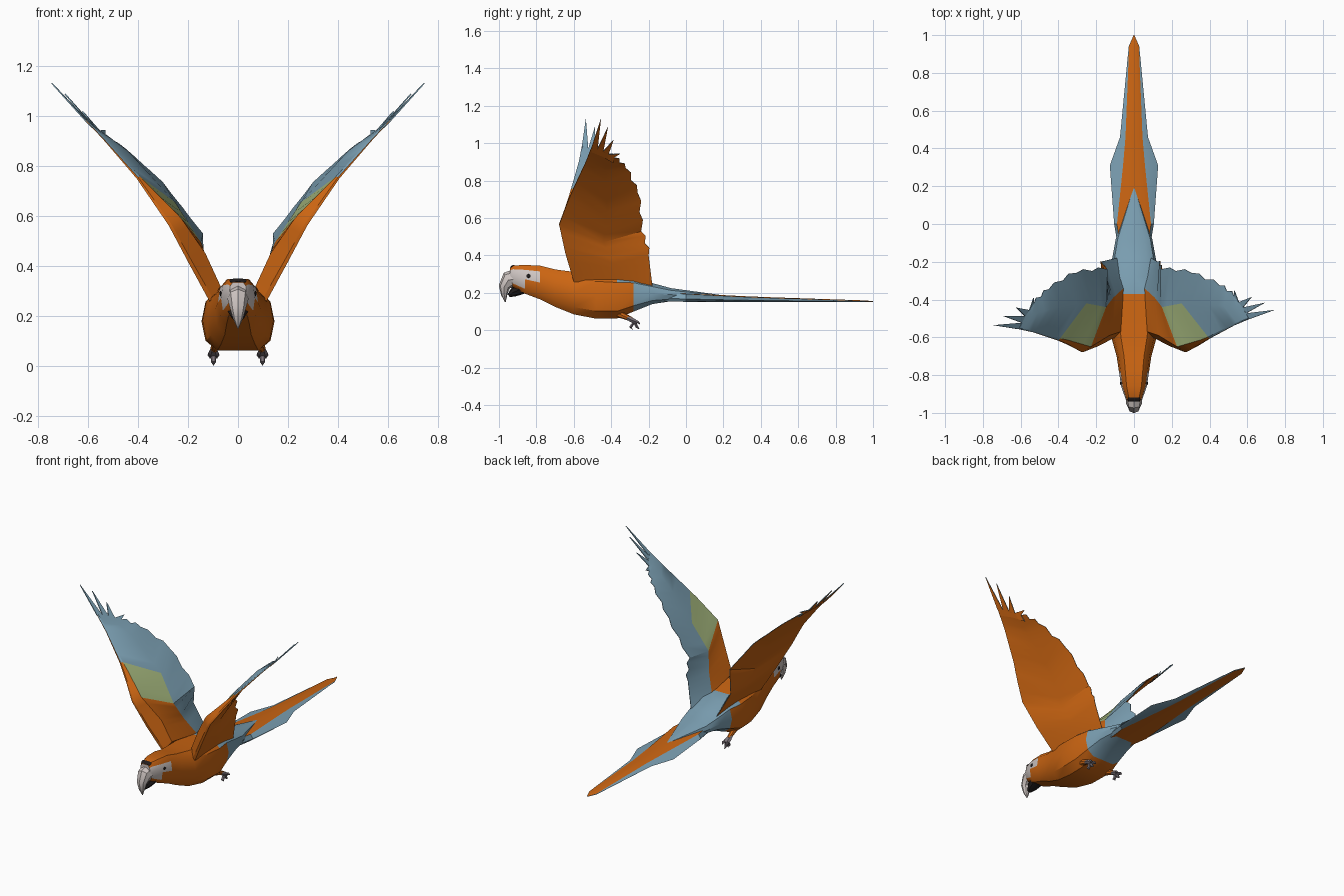
import bpy, bmesh, math
from mathutils import Vector

cube = bpy.data.objects.get("Cube")
if cube:
    bpy.data.objects.remove(cube, do_unlink=True)


def material(name, rgb):
    m = bpy.data.materials.new(name)
    m.use_nodes = True
    m.diffuse_color = (*rgb, 1)
    m.node_tree.nodes["Principled BSDF"].inputs["Base Color"].default_value = (*rgb, 1)
    return m


ORANGE, BLUE, GREEN, WHITE, GREY, DARK = range(6)
MATS = [material("orange feathers", (0.60, 0.13, 0.006)),
        material("blue feathers", (0.20, 0.35, 0.45)),
        material("green feathers", (0.38, 0.48, 0.21)),
        material("pale skin", (0.62, 0.56, 0.54)),
        material("grey claws", (0.20, 0.17, 0.19)),
        material("black", (0.015, 0.012, 0.012))]


def finish(name, bm, angle=35):
    bmesh.ops.recalc_face_normals(bm, faces=bm.faces)
    mesh = bpy.data.meshes.new(name)
    bm.to_mesh(mesh)
    bm.free()
    for m in MATS:
        mesh.materials.append(m)
    ob = bpy.data.objects.new(name, mesh)
    bpy.context.collection.objects.link(ob)
    bpy.ops.object.select_all(action="DESELECT")
    ob.select_set(True)
    bpy.context.view_layer.objects.active = ob
    bpy.ops.object.shade_smooth_by_angle(angle=math.radians(angle))


def loft(name, rings, colour, angle=35):
    """Skin closed rings; colour(i, k, centre) picks the material of each face."""
    bm = bmesh.new()
    vs = [[bm.verts.new(p) for p in ring] for ring in rings]
    n = len(rings[0])
    for i in range(len(vs) - 1):
        for k in range(n):
            j = (k + 1) % n
            f = bm.faces.new((vs[i][k], vs[i][j], vs[i + 1][j], vs[i + 1][k]))
            f.material_index = colour(i, k, f.calc_center_median())
    for i, end in ((0, vs[0]), (len(rings) - 2, vs[-1])):
        f = bm.faces.new(end)
        f.material_index = colour(i, 0, f.calc_center_median())
    finish(name, bm, angle)


def tube(name, path, sizes, colour, sides=8):
    """Round part along a path; sizes are half width and half height."""
    pts = [Vector(p) for p in path]
    rings = []
    for i, p in enumerate(pts):
        t = (pts[min(i + 1, len(pts) - 1)] - pts[max(i - 1, 0)]).normalized()
        up = t.cross(Vector((1, 0, 0))).normalized()
        w, h = sizes[i]
        rings.append([p + Vector((w * math.cos(a), 0, 0)) + up * h * math.sin(a)
                      for a in (math.tau * k / sides for k in range(sides))])
    loft(name, rings, lambda i, k, c: colour)


# Body and head: y, half width, bottom, top
BODY = [(-.94, .035, .25, .335), (-.925, .045, .23, .346), (-.86, .068, .195, .349),
        (-.78, .08, .165, .345), (-.70, .092, .125, .325), (-.60, .12, .085, .312),
        (-.48, .142, .062, .302), (-.37, .146, .062, .295), (-.28, .13, .10, .285),
        (-.18, .115, .14, .252), (-.08, .097, .155, .225), (.19, .004, .176, .188)]


def power(v, e):
    return math.copysign(abs(v) ** e, v)


def flat(v):
    # flattens the back and the belly
    return max(-1, min(1, 1.15 * power(v, .8)))


def body_colour(i, k, c):
    if c.y < -.80 and k in (0, 5) or c.y < -.85 and k in (6, 11):
        return WHITE
    blue_from = -.37 if k in (1, 2, 3, 4) else -.29 if k in (6, 11) else -.235
    return BLUE if c.y > blue_from else ORANGE


rings = []
for y, w, lo, hi in BODY:
    angles = [math.tau * k / 12 for k in range(12)]
    rings.append([(w * power(math.cos(a), .8), y, (lo + hi) / 2 + (hi - lo) / 2 * flat(math.sin(a)))
                  for a in angles])
loft("body", rings, body_colour)

# Tail: y, half width, half width of the centre feathers, bottom, top
TAIL = [(-.15, .08, .07, .155, .205), (0, .105, .09, .152, .198), (.31, .128, .058, .150, .182),
        (.46, .074, .045, .150, .176), (.94, .028, .026, .150, .160), (1, .002, .0015, .151, .156)]
rings = []
for y, w, c, lo, hi in TAIL:
    side = (lo * 2 + hi) / 3
    rings.append([(w, y, side), (c, y, hi - .004), (0, y, hi), (-c, y, hi - .004),
                  (-w, y, side), (-c, y, lo), (0, y, lo), (c, y, lo)])
loft("tail", rings, lambda i, k, c: BLUE if k in (0, 3, 4, 7) else ORANGE)

# Beak, lower beak and brow
tube("upper_beak", [(0, -.90, .277), (0, -.95, .268), (0, -.972, .232), (0, -.972, .19), (0, -.966, .15)],
     [(.046, .055), (.042, .046), (.032, .030), (.02, .017), (.002, .002)], WHITE)
tube("lower_beak", [(0, -.87, .225), (0, -.92, .205), (0, -.948, .185)],
     [(.045, .03), (.032, .026), (.012, .01)], DARK)
tube("brow", [(0, -.938, .335), (0, -.928, .343), (0, -.918, .347)],
     [(.03, .003), (.034, .004), (.03, .003)], DARK)

# Wing: leading edge, top of the arm, middle of the upper side, trailing edge, thickness
WING = [((.10, -.60, .27), (.07, -.57, .32), (.055, -.34, .29), (.09, -.18, .24), .06),
        ((.185, -.645, .42), (.13, -.59, .45), (.11, -.39, .39), (.125, -.20, .40), .05),
        ((.268, -.678, .57), (.228, -.65, .592), (.148, -.44, .495), (.14, -.24, .53), .04),
        ((.40, -.61, .755), (.392, -.602, .758), (.252, -.42, .655), (.30, -.258, .735), .025),
        ((.53, -.555, .90), (.524, -.548, .903), (.44, -.44, .86), (.45, -.335, .87), .01),
        ((.61, -.53, .985), (.606, -.525, .987), (.575, -.465, .96), (.53, -.405, .925), .006)]
FINGERS = [(.743, -.495, 1.133), (.69, -.452, 1.09), (.62, -.415, 1.02), (.53, -.372, .945)]
OUT = Vector((.78, 0, -.62))
STEPS = 4


def wing_colour(i, k, c):
    joint = i // STEPS
    if k >= 4 or k == 0 and joint < 3 or k == 1 and joint < 2:
        return ORANGE
    return GREEN if k == 1 and joint == 2 else BLUE


for side, label in ((1, "left"), (-1, "right")):
    def place(p):
        # the two wing tips sweep slightly differently
        return Vector((p.x * side, p.y + side * .04 * max(0, (p.x - .35) / .39), p.z))

    rings = []
    for i in range((len(WING) - 1) * STEPS + 1):
        j = min(i // STEPS, len(WING) - 2)
        f = i / STEPS - j
        lead, arm, mid, trail = (Vector(a).lerp(Vector(b), f) for a, b in zip(WING[j][:4], WING[j + 1][:4]))
        thick = WING[j][4] * (1 - f) + WING[j + 1][4] * f
        if i % 2 and i > STEPS:
            trail += Vector((.008, .014, .008))
        if side < 0:
            # the right wing flares out behind the arm
            trail.x += .05 * max(0, 1 - abs(i / STEPS - 1))
        rings.append([place(p) for p in (lead, arm, mid, trail, trail + OUT * .003,
                                         mid + OUT * thick, lead + OUT * thick * .3)])
    loft(label + "_wing", rings, wing_colour, 30)

    # Spread flight feathers at the wing tip
    lead, arm, mid, trail = (Vector(p) for p in WING[-1][:4])

    def chord(f):
        return lead.lerp(mid, f * 2) if f < .5 else mid.lerp(trail, f * 2 - 1)

    root = Vector((-.03, 0, -.03))
    bm = bmesh.new()
    for n, tip in enumerate(FINGERS):
        a, b, tip = chord(n / 4), chord((n + 1) / 4), Vector(tip)
        corners = [a + root, a, tip, b, b + root]
        top = [bm.verts.new(place(p)) for p in corners]
        low = [bm.verts.new(place(p + OUT * .005)) for p in corners]
        bm.faces.new(top).material_index = BLUE
        bm.faces.new(low[::-1]).material_index = ORANGE
        for k in range(5):
            m = (k + 1) % 5
            bm.faces.new((top[k], low[k], low[m], top[m])).material_index = BLUE
    finish(label + "_wing_tip", bm)

    # Eye
    bm = bmesh.new()
    bmesh.ops.create_uvsphere(bm, u_segments=10, v_segments=6, radius=.01)
    for v in bm.verts:
        v.co = (side * .07 + v.co.x * .4, -.842 + v.co.y, .29 + v.co.z)
    for face in bm.faces:
        face.material_index = DARK
    finish(label + "_eye", bm)

    # Leg, foot and claws
    x = side * .098
    tube(label + "_leg", [(x * .85, -.39, .10), (x * .95, -.33, .075), (x, -.29, .058)],
         [(.022, .025), (.016, .016), (.012, .012)], ORANGE)
    tube(label + "_foot", [(x, -.315, .066), (x, -.28, .05), (x, -.26, .04)],
         [(.014, .012), (.022, .015), (.016, .010)], GREY, 6)
    for n, (dx, y, z) in enumerate(((-.014, -.245, .032), (.014, -.245, .032), (0, -.25, .006), (0, -.285, .004))):
        tube(f"{label}_toe_{n + 1}", [(x, -.275, .045), (x + dx, y - .012, z + .012), (x + dx, y, z)],
             [(.012, .009), (.010, .008), (.002, .002)], GREY, 6)
